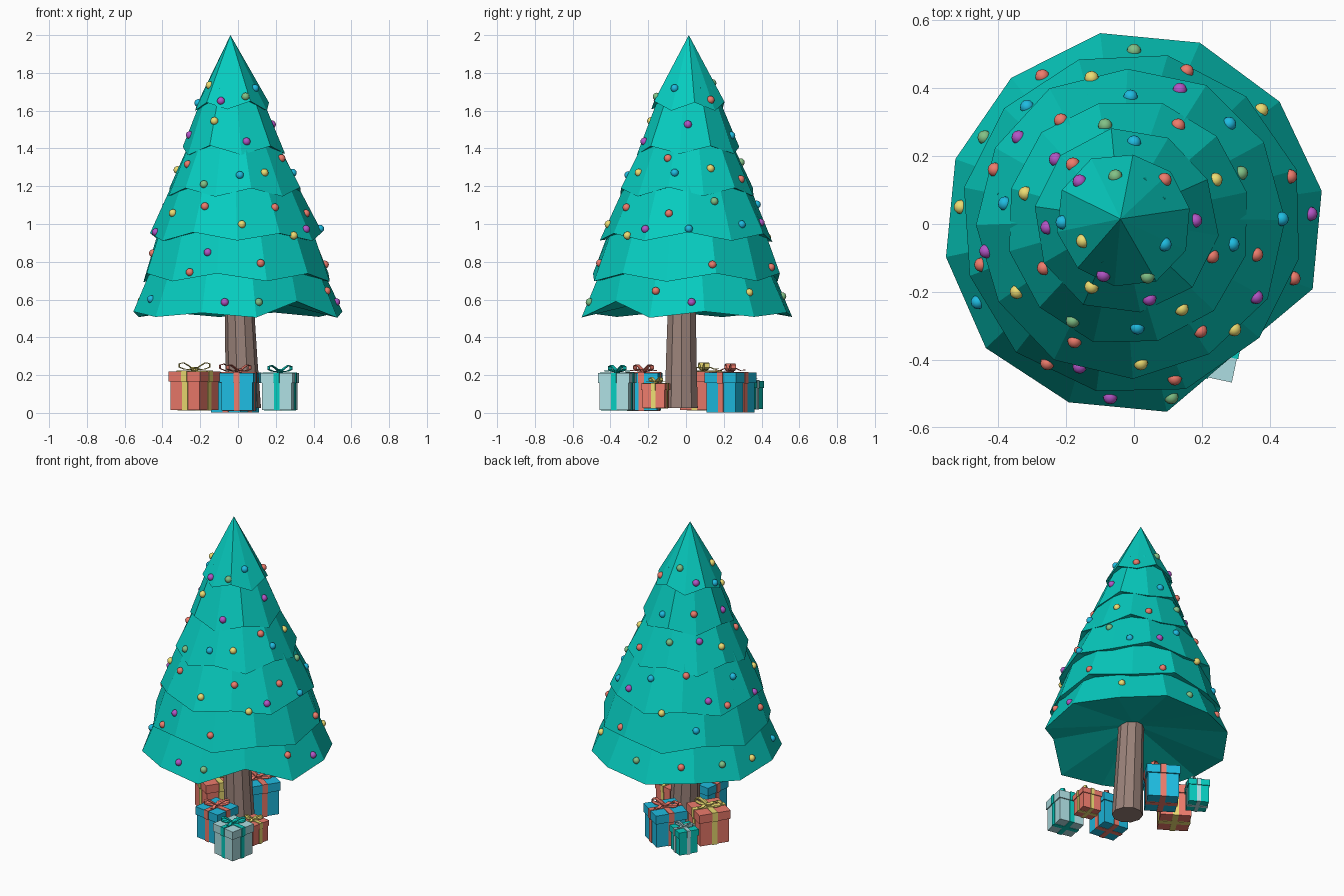
import bpy, bmesh, math, random
from mathutils import Vector, Matrix
from mathutils.bvhtree import BVHTree

if "Cube" in bpy.data.objects:
    bpy.data.objects.remove(bpy.data.objects["Cube"])

random.seed(4)
COLORS = {
    "teal": (0.002, 0.6, 0.52), "bark": (0.32, 0.22, 0.19),
    "coral": (0.85, 0.2, 0.15), "yellow": (0.85, 0.72, 0.17),
    "blue": (0.013, 0.5, 0.75), "pale": (0.42, 0.73, 0.76),
    "purple": (0.45, 0.09, 0.56), "green": (0.22, 0.53, 0.24),
}
MATS = {}
for cname, c in COLORS.items():
    MATS[cname] = bpy.data.materials.new(cname)
    MATS[cname].diffuse_color = (*c, 1)


def add(name, bm, color, matrix=Matrix()):
    bmesh.ops.recalc_face_normals(bm, faces=bm.faces)
    me = bpy.data.meshes.new(name)
    bm.to_mesh(me)
    bm.free()
    me.materials.append(MATS[color])
    ob = bpy.data.objects.new(name, me)
    ob.matrix_world = matrix
    bpy.context.collection.objects.link(ob)
    return ob


def cube(bm, size, center):
    m = Matrix.Translation(center) @ Matrix.Diagonal((*size, 1))
    bmesh.ops.create_cube(bm, size=1, matrix=m)


def skin(bm, a, b):
    n = len(a)
    for i in range(n):
        bm.faces.new((a[i], a[(i + 1) % n], b[(i + 1) % n], b[i]))


def fan(bm, ring, tip):
    for i in range(len(ring)):
        bm.faces.new((ring[i], ring[(i + 1) % len(ring)], tip))


# Branch tiers: zigzag-rimmed cones leaning slightly towards the tip
def axis(z):
    t = max(0, (z - 0.5) / 1.5)
    return Vector((-0.04 * t, 0.015 * t, z))


TIERS = [(1.625, 0.2, 10), (1.39, 0.272, 10), (1.17, 0.363, 12),
         (0.93, 0.458, 12), (0.72, 0.508, 12), (0.52, 0.565, 12)]
trees = []
for k, (z, r, n) in enumerate(TIERS):
    bm = bmesh.new()
    last = k == len(TIERS) - 1
    phase = math.radians(10) if last else math.radians(10 + 17 * k)
    zig = 0.012 if last else 0.022
    rim, top = [], []
    for i in range(n):
        a = phase + math.tau * i / n
        d = Vector((math.cos(a), math.sin(a), 0))
        rr = r + random.uniform(-0.006, 0.006)
        zz = z + (zig if i % 2 == 0 else -zig) + random.uniform(-0.005, 0.005)
        if last and i == 10:          # raised notch in the lowest skirt
            rr, zz = 0.485, 0.59
        rim.append(bm.verts.new(axis(z) + d * rr + Vector((0, 0, zz - z))))
        if k:
            zt = TIERS[k - 1][0] + 0.1
            rt = TIERS[k - 1][1] - (0.075 if last else 0.062)
            top.append(bm.verts.new(axis(zt) + d * rt))
    if k:
        skin(bm, rim, top)
        bm.faces.new(top)
    else:
        fan(bm, rim, bm.verts.new(axis(2.0)))
    # hollow underside
    fan(bm, rim, bm.verts.new(axis(z + (0.12 if last else 0.05))))
    bm.normal_update()
    trees.append(BVHTree.FromBMesh(bm))
    add(f"branch_tier_{k + 1}", bm, "teal")

# Trunk: tapered, faceted, slightly leaning
bm = bmesh.new()
rings = []
for x, y, z, r in [(0.03, -0.025, 0.025, 0.092), (0.018, -0.025, 0.28, 0.085), (0.0, -0.02, 0.75, 0.073)]:
    rings.append([bm.verts.new((x + r * math.cos(math.tau * i / 10), y + r * math.sin(math.tau * i / 10), z))
                  for i in range(10)])
skin(bm, rings[0], rings[1])
skin(bm, rings[1], rings[2])
bm.faces.new(rings[0])
bm.faces.new(rings[2])
add("trunk", bm, "bark")

# Baubles: plan positions by colour, dropped onto the branches
BAUBLES = {
    "coral": [(-.27, .435), (.155, .45), (-.215, .305), (.13, .29), (-.18, .175), (.09, .13),
              (.46, .14), (-.41, .16), (-.45, -.12), (-.265, -.13), (.23, -.095), (.36, -.09),
              (.47, -.16), (.195, -.315), (-.175, -.345), (-.255, -.41), (.12, -.455)],
    "yellow": [(-.125, .43), (.375, .335), (-.32, .09), (.24, .13), (-.51, .05), (-.15, -.05),
               (-.125, -.185), (-.345, -.2), (.14, -.25), (.02, -.41), (.295, -.31)],
    "green": [(0, .51), (-.44, .255), (-.085, .29), (-.055, .14), (.315, .15), (.04, -.155),
              (-.18, -.285), (.11, -.51)],
    "blue": [(-.315, .345), (-.01, .375), (0, .24), (.28, .295), (-.38, .06), (-.21, .005),
             (.09, -.06), (.29, -.06), (.435, .015), (.01, -.305), (-.46, -.23)],
    "purple": [(.135, .395), (-.34, .255), (-.23, .19), (-.16, .125), (-.255, -.01), (.18, .01),
               (.52, .03), (-.435, -.08), (-.09, -.15), (.045, -.22), (.36, -.215),
               (-.16, -.42), (-.07, -.51)],
}
for color, spots in BAUBLES.items():
    bm = bmesh.new()
    for x, y in spots:
        hits = [t.ray_cast(Vector((x, y, 3)), Vector((0, 0, -1)))[0] for t in trees]
        hits = [h for h in hits if h]
        if hits:
            p = max(hits, key=lambda h: h.z)
            bmesh.ops.create_uvsphere(bm, u_segments=12, v_segments=8, radius=0.021,
                                      matrix=Matrix.Translation(p))
    for f in bm.faces:
        f.smooth = True
    add(f"baubles_{color}", bm, color)


# Gifts: box, overhanging lid, crossed ribbons and a two-loop bow
def strip(bm, pts, width, turn, z):
    rot = Matrix.Translation((0, 0, z)) @ Matrix.Rotation(turn, 4, "Z")
    rows = [[bm.verts.new(rot @ Vector((u, v, h))) for v in (-width / 2, width / 2)] for u, h in pts]
    for a, b in zip(rows, rows[1:]):
        bm.faces.new((a[0], a[1], b[1], b[0]))


LOOP = [(0, 0), (.16, .12), (.3, .2), (.41, .17), (.41, .08), (.28, .03), (0, 0)]
TAIL = [(0, .03), (.16, .09), (.27, .04), (.4, .05)]


def gift(name, x, y, z, size, height, turn, color, ribbon):
    m = Matrix.Translation((x, y, z)) @ Matrix.Rotation(math.radians(turn), 4, "Z")
    body, w = size * 0.92, size * 0.17
    split = height * 0.74
    bm = bmesh.new()
    cube(bm, (body, body, split), (0, 0, split / 2))
    cube(bm, (size, size, height - split), (0, 0, (height + split) / 2))
    add(name + "_box", bm, color, m)
    bm = bmesh.new()
    e = 0.008
    for s, z0, z1 in ((body, -0.002, split), (size, split - 0.002, height + 0.004)):
        for sx, sy in ((w, s + e), (s + e, w)):
            cube(bm, (sx, sy, z1 - z0), (0, 0, (z0 + z1) / 2))
    cube(bm, (w * 0.8, w * 0.8, size * 0.1), (0, 0, height + size * 0.05))
    add(name + "_ribbon", bm, ribbon, m)
    bm = bmesh.new()
    for k in range(2):
        strip(bm, [(u * size, h * size) for u, h in LOOP], w * 0.8, math.radians(45 + 180 * k), height + 0.006)
        strip(bm, [(u * size, h * size) for u, h in TAIL], w * 0.6, math.radians(110 + 180 * k), height + 0.004)
    bow = add(name + "_bow", bm, ribbon, m)
    mod = bow.modifiers.new("thickness", "SOLIDIFY")
    mod.thickness = 0.004
    mod.offset = 0


gift("pale_gift", .222, -.365, .015, .172, .195, -12, "pale", "teal")
gift("front_blue_gift", .005, -.225, .012, .18, .2, -8, "blue", "coral")
gift("small_coral_gift", .225, -.16, .025, .13, .13, -12, "coral", "yellow")
gift("large_coral_gift", -.23, .095, .015, .2, .205, -33, "coral", "yellow")
gift("back_blue_gift", -.015, .235, .003, .2, .21, -33, "blue", "coral")
gift("small_teal_gift", -.215, .325, .02, .13, .15, -30, "teal", "pale")

for m in bpy.data.materials:
    if m.users and not m.is_grease_pencil:
        m.use_nodes = True
        m.node_tree.nodes["Principled BSDF"].inputs["Base Color"].default_value = m.diffuse_color
